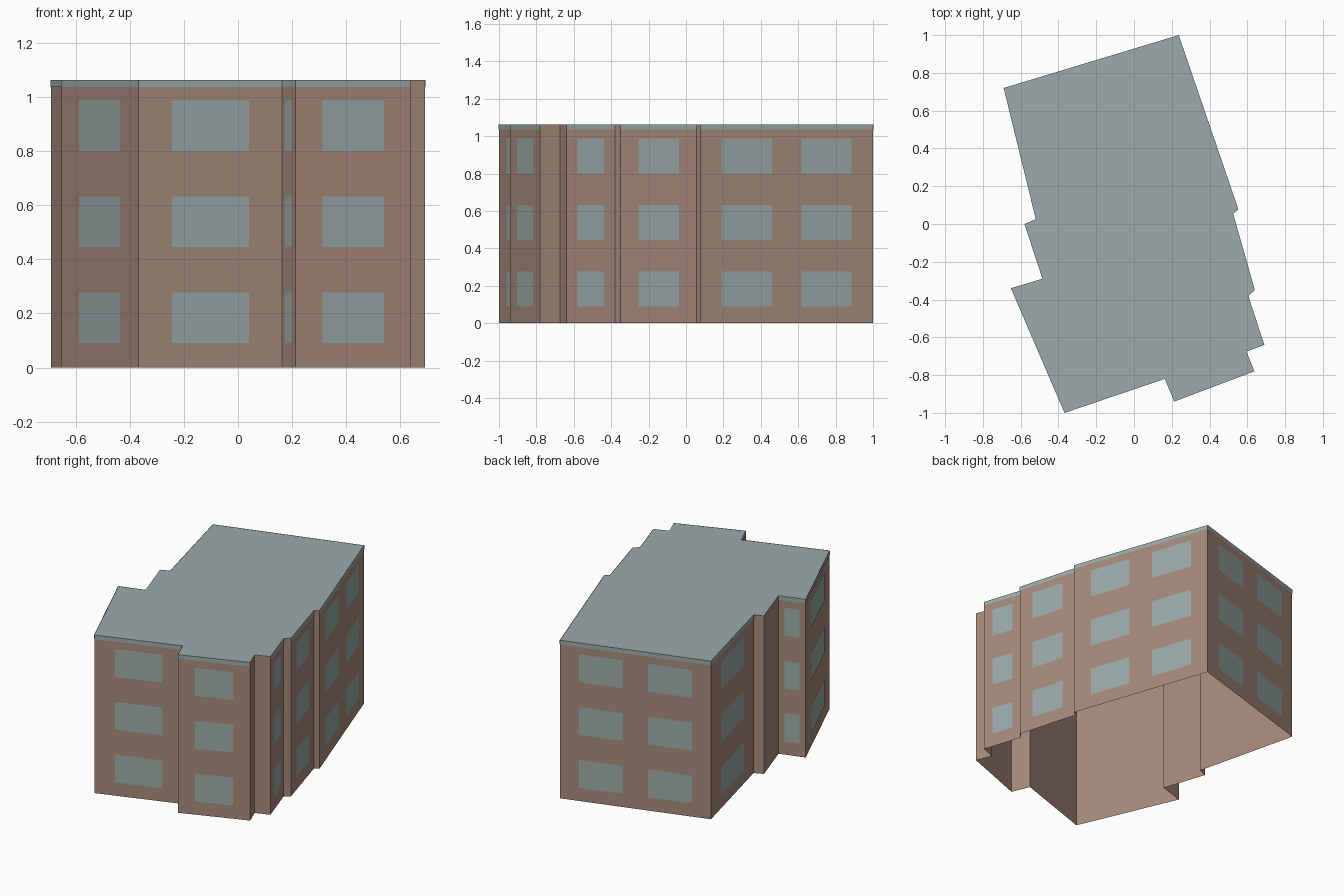
import bpy
import bmesh
from mathutils import Vector

if "Cube" in bpy.data.objects:
    bpy.data.objects.remove(bpy.data.objects["Cube"], do_unlink=True)


def make_material(name, colour):
    mat = bpy.data.materials.new(name)
    mat.use_nodes = True
    mat.diffuse_color = (*colour, 1)
    mat.node_tree.nodes["Principled BSDF"].inputs["Base Color"].default_value = (*colour, 1)
    return mat


brown = make_material("brown wall", (0.385, 0.255, 0.202))
glass = make_material("grey green glass", (0.325, 0.405, 0.40))
slate = make_material("grey green roof", (0.33, 0.41, 0.40))

HEIGHT = 1.063
EDGE_BOTTOM = 1.036
PLATE_GAP = 0.002

# Window spans along a wall, by number of bays
BAYS = {
    0: (),
    1: ((0.233, 0.77),),
    2: ((0.125, 0.415), (0.585, 0.875)),
}
STOREYS = ((0.09, 0.277), (0.445, 0.632), (0.8, 0.987))

# Footprint corners, each with the window bays of the wall that starts there
FOOTPRINT = [
    (-0.368, -1.0, 1), (0.163, -0.82, 1), (0.213, -0.94, 1), (0.637, -0.78, 0),
    (0.596, -0.675, 0), (0.69, -0.64, 1), (0.605, -0.38, 0), (0.64, -0.35, 1),
    (0.525, 0.055, 0), (0.553, 0.077, 2), (0.237, 1.0, 2), (-0.69, 0.72, 1),
    (-0.52, 0.025, 0), (-0.58, 0.0, 0), (-0.485, -0.29, 1), (-0.652, -0.34, 1),
]
corners = [Vector((x, y, 0)) for x, y, _ in FOOTPRINT]
walls = [(corners[i], corners[(i + 1) % len(corners)], FOOTPRINT[i][2])
         for i in range(len(corners))]


def add_panel(bm, start, end, span, rows, gap=0):
    """Add an upright rectangle on a wall, facing outwards."""
    along = end - start
    out = Vector((along.y, -along.x, 0)).normalized() * gap
    a, b = (start.lerp(end, t) + out for t in span)
    low, high = (Vector((0, 0, z)) for z in rows)
    bm.faces.new([bm.verts.new(p) for p in (a + low, b + low, b + high, a + high)])


def make_object(name, bm, material):
    mesh = bpy.data.meshes.new(name)
    bm.to_mesh(mesh)
    bm.free()
    mesh.materials.append(material)
    obj = bpy.data.objects.new(name, mesh)
    bpy.context.collection.objects.link(obj)


# Outer walls, open underneath
bm = bmesh.new()
for start, end, _ in walls:
    add_panel(bm, start, end, (0, 1), (0, HEIGHT))
bmesh.ops.remove_doubles(bm, verts=bm.verts[:], dist=0.0005)
make_object("outer_walls", bm, brown)

# Windows, as thin plates on each storey
bm = bmesh.new()
for start, end, bays in walls:
    for span in BAYS[bays]:
        for rows in STOREYS:
            add_panel(bm, start, end, span, rows, PLATE_GAP)
make_object("windows", bm, glass)

# Roof edge strip along the walls that have windows
bm = bmesh.new()
for start, end, bays in walls:
    if bays:
        add_panel(bm, start, end, (0, 1), (EDGE_BOTTOM, HEIGHT), PLATE_GAP)
make_object("roof_edge", bm, slate)

# Flat roof
bm = bmesh.new()
bm.faces.new([bm.verts.new((p.x, p.y, HEIGHT)) for p in corners])
make_object("flat_roof", bm, slate)
